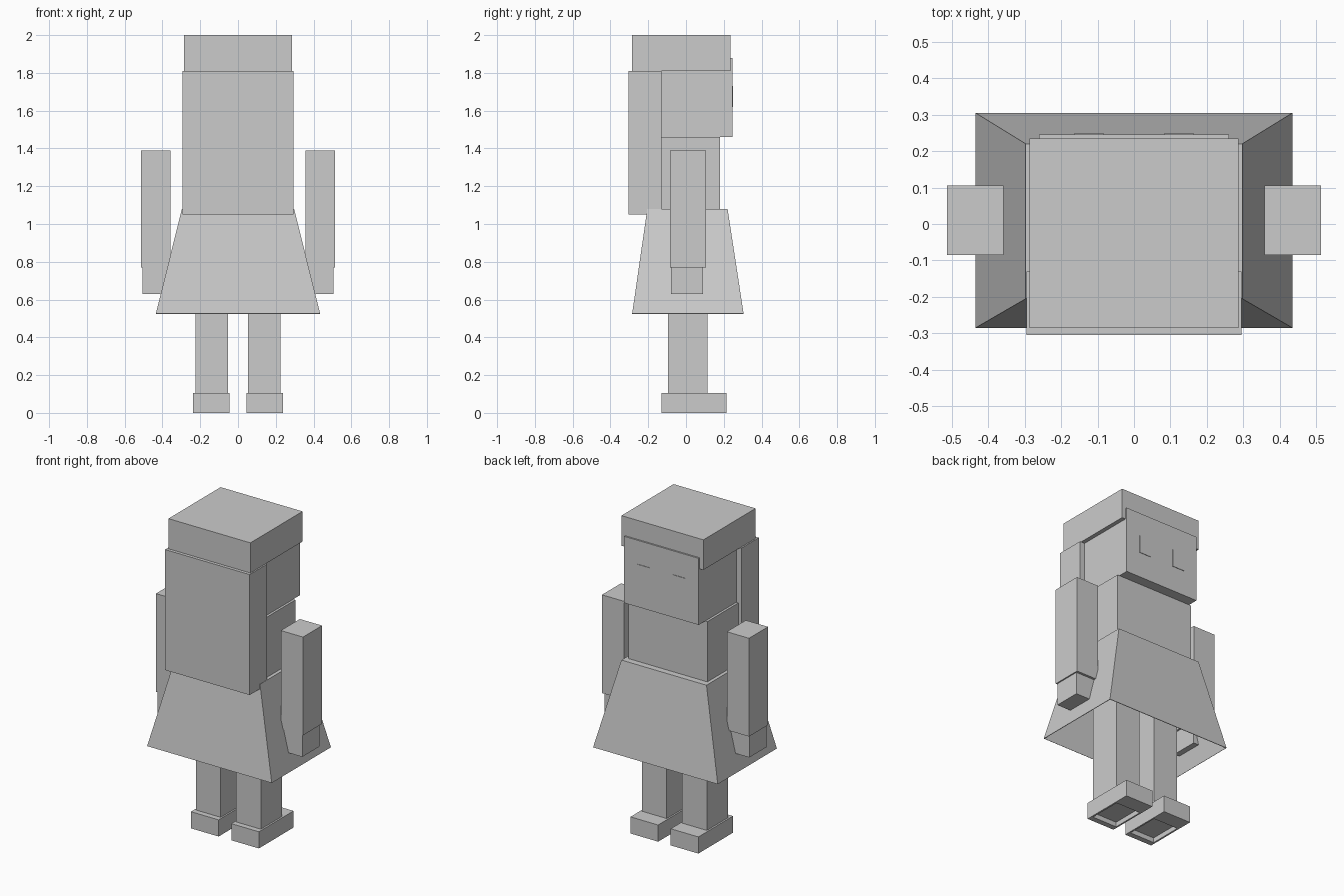
import bpy, bmesh

if "Cube" in bpy.data.objects:
    bpy.data.objects.remove(bpy.data.objects["Cube"])

grey = bpy.data.materials.new("plain grey")
grey.diffuse_color = (0.6, 0.6, 0.6, 1)
grey.use_nodes = True
grey.node_tree.nodes["Principled BSDF"].inputs["Base Color"].default_value = grey.diffuse_color


def finish(name, bm):
    bmesh.ops.recalc_face_normals(bm, faces=bm.faces[:])
    mesh = bpy.data.meshes.new(name)
    bm.to_mesh(mesh)
    bm.free()
    mesh.materials.append(grey)
    obj = bpy.data.objects.new(name, mesh)
    bpy.context.collection.objects.link(obj)
    return obj


def box_bm(x, y, z):
    bm = bmesh.new()
    bmesh.ops.create_cube(bm, size=1)
    for v in bm.verts:
        v.co = [r[0] if c < 0 else r[1] for c, r in zip(v.co, (x, y, z))]
    return bm


def box(name, x, y, z):
    return finish(name, box_bm(x, y, z))


def mirrored(side, lo, hi):
    return tuple(sorted((side * lo, side * hi)))


# Head and hair
box("head", (-0.26, 0.26), (-0.13, 0.245), (1.46, 1.88))
box("hair_cap", (-0.286, 0.286), (-0.285, 0.235), (1.81, 2.0))
box("back_hair", (-0.295, 0.295), (-0.305, -0.13), (1.05, 1.81))

# Torso
box("torso", (-0.275, 0.275), (-0.13, 0.18), (1.06, 1.46))

# Flared skirt, open at the bottom
bm = box_bm((-0.435, 0.435), (-0.285, 0.305), (0.525, 1.08))
for v in bm.verts:
    if v.co.z > 1:
        v.co.x = 0.297 if v.co.x > 0 else -0.297
        v.co.y = 0.22 if v.co.y > 0 else -0.205
bmesh.ops.delete(bm, geom=[f for f in bm.faces if f.calc_center_median().z < 0.6],
                 context='FACES_ONLY')
skirt = finish("skirt", bm)
solid = skirt.modifiers.new("cloth", 'SOLIDIFY')
solid.thickness = 0.004
solid.offset = -1

LEG_X, LEG_Y = (0.054, 0.226), (-0.095, 0.115)
for side, label in ((-1, "left"), (1, "right")):
    # Eye plate, arm, hand and leg
    box(label + "_eye", mirrored(side, 0.082, 0.165), (0.24, 0.248), (1.62, 1.73))
    box(label + "_arm", mirrored(side, 0.358, 0.513), (-0.085, 0.105), (0.77, 1.39))
    box(label + "_hand", mirrored(side, 0.37, 0.505), (-0.08, 0.09), (0.63, 0.77))
    leg_x = mirrored(side, *LEG_X)
    box(label + "_leg", leg_x, LEG_Y, (0.03, 0.9))

    # Shoe with a shallow recess under the leg
    bm = box_bm(mirrored(side, 0.044, 0.237), (-0.13, 0.215), (0, 0.105))
    bm.faces.ensure_lookup_table()
    sole = min(bm.faces, key=lambda f: f.calc_center_median().z)
    mid = sole.calc_center_median()
    for depth in (0, 0.03):
        bmesh.ops.inset_individual(bm, faces=[sole], thickness=0.01)
        for v in sole.verts:
            v.co.x = leg_x[v.co.x > mid.x]
            v.co.y = LEG_Y[v.co.y > mid.y]
            v.co.z = depth
    finish(label + "_shoe", bm)
